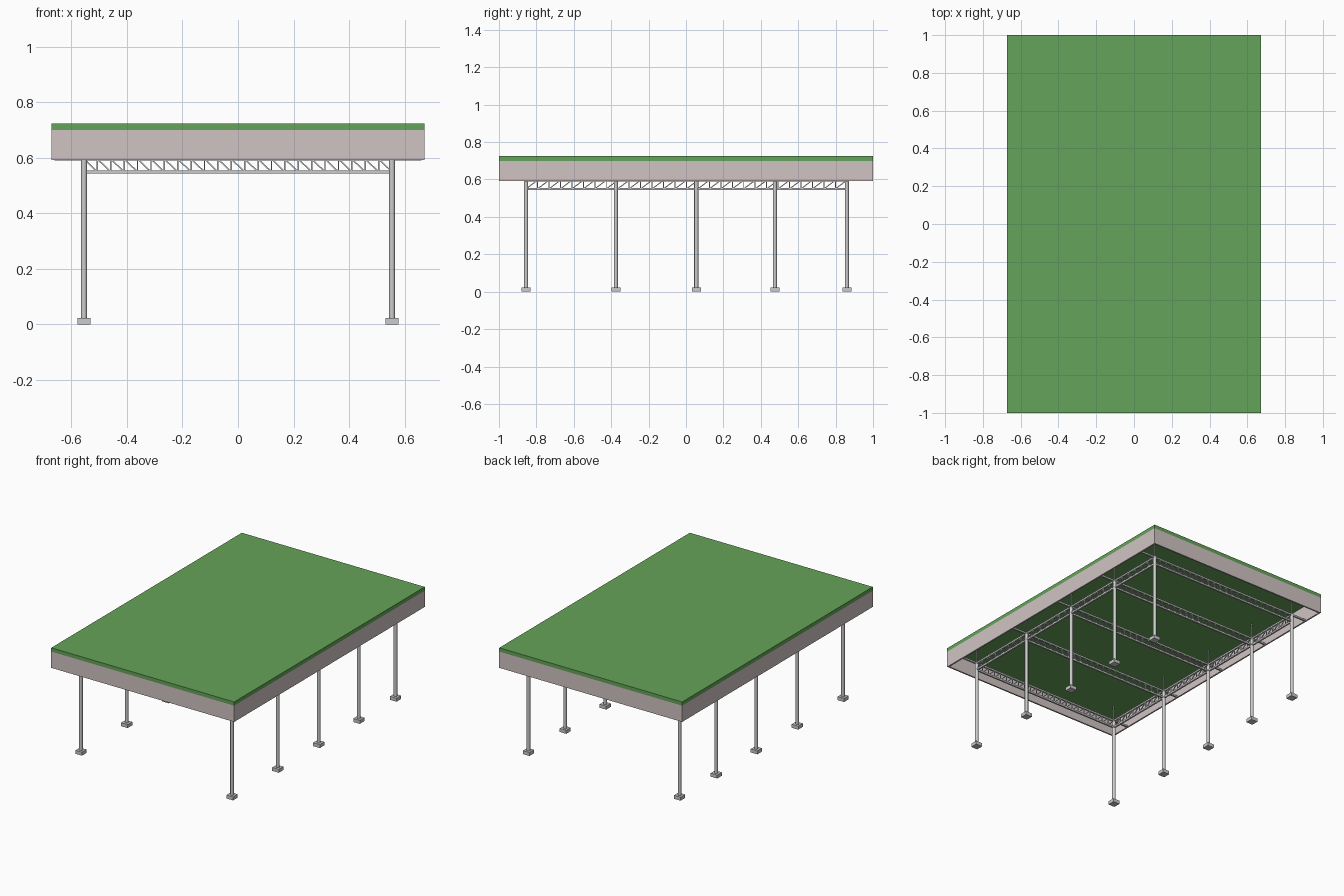
import bpy, bmesh
from mathutils import Vector, Matrix

if "Cube" in bpy.data.objects:
    bpy.data.objects.remove(bpy.data.objects["Cube"])

COL_X = 0.555
COL_Y = [-0.855, -0.375, 0.055, 0.475, 0.86]
HX, HY = 0.672, 1.0


def material(name, rgb):
    m = bpy.data.materials.new(name)
    m.diffuse_color = (*rgb, 1)
    m.use_nodes = True
    m.node_tree.nodes["Principled BSDF"].inputs["Base Color"].default_value = m.diffuse_color
    return m


def finish(bm, name, mat=None):
    me = bpy.data.meshes.new(name)
    bm.to_mesh(me)
    bm.free()
    ob = bpy.data.objects.new(name, me)
    bpy.context.collection.objects.link(ob)
    if mat:
        me.materials.append(mat)
    return ob


def add_box(bm, lo, hi):
    lo, hi = Vector(lo), Vector(hi)
    m = Matrix.Translation((lo + hi) / 2) @ Matrix.Diagonal((*(hi - lo), 1))
    bmesh.ops.create_cube(bm, size=1, matrix=m)


def add_bar(bm, a, b, w):
    """Square bar of width w between two points."""
    a, b = Vector(a), Vector(b)
    d = b - a
    rot = d.to_track_quat('Z', 'Y').to_matrix().to_4x4()
    m = Matrix.Translation((a + b) / 2) @ rot @ Matrix.Diagonal((w, w, d.length, 1))
    bmesh.ops.create_cube(bm, size=1, matrix=m)


def add_cylinder(bm, x, y, z0, z1, r, n):
    bmesh.ops.create_cone(bm, cap_ends=True, segments=n, radius1=r, radius2=r,
                          depth=z1 - z0,
                          matrix=Matrix.Translation((x, y, (z0 + z1) / 2)))


def truss(name, a, b, panels, falling, overhang=0.0):
    """Lattice beam from a to b (plan points): two chords, posts, diagonals."""
    bm = bmesh.new()
    a, b = Vector((*a, 0)), Vector((*b, 0))
    step = (b - a) / panels
    out = step.normalized() * overhang
    up = Vector((0, 0, 1))
    top, low = up * 0.596, up * 0.55
    add_bar(bm, a - out + top, b + out + top, 0.011)
    add_bar(bm, a + low, b + low, 0.011)
    for i in range(panels):
        p, q = a + step * i, a + step * (i + 1)
        if i:
            add_bar(bm, p + low, p + top, 0.005)
        if falling:
            add_bar(bm, p + top, q + low, 0.005)
        else:
            add_bar(bm, p + low, q + top, 0.005)
    return finish(bm, name)


green = material("green_roof", (0.13, 0.37, 0.10))
pale = material("pale_fascia", (0.64, 0.55, 0.55))

# Roof slab
bm = bmesh.new()
add_box(bm, (-HX, -HY, 0.70), (HX, HY, 0.725))
finish(bm, "roof_slab", green)

# Fascia: open frame hanging below the roof
bm = bmesh.new()
T = 0.01
for s in (-1, 1):
    x0, x1 = sorted((s * HX, s * (HX - T)))
    y0, y1 = sorted((s * HY, s * (HY - T)))
    add_box(bm, (x0, -HY, 0.592), (x1, HY, 0.70))
    add_box(bm, (-HX + T, y0, 0.592), (HX - T, y1, 0.70))
finish(bm, "fascia", pale)

# Columns with footings and thin roof hangers
for side, sx in (("left", -1), ("right", 1)):
    for i, y in enumerate(COL_Y, 1):
        x = sx * COL_X
        bm = bmesh.new()
        add_cylinder(bm, x, y, 0.02, 0.602, 0.011, 20)
        col = finish(bm, f"{side}_column_{i}")
        bpy.ops.object.select_all(action='DESELECT')
        col.select_set(True)
        bpy.context.view_layer.objects.active = col
        bpy.ops.object.shade_smooth_by_angle()
        bm = bmesh.new()
        add_box(bm, (x - 0.024, y - 0.024, 0), (x + 0.024, y + 0.024, 0.023))
        finish(bm, f"{side}_footing_{i}")
        bm = bmesh.new()
        add_bar(bm, (x, y, 0.60), (x, y, 0.70), 0.006)
        finish(bm, f"{side}_hanger_{i}")
    # Long side beam
    truss(f"{side}_side_truss", (sx * COL_X, COL_Y[0]), (sx * COL_X, COL_Y[-1]), 28, False)

# Cross beams between column pairs, top chords reaching the fascia
for i, y in enumerate(COL_Y, 1):
    truss(f"cross_truss_{i}", (-COL_X, y), (COL_X, y), 23, True, HX - T - COL_X)
